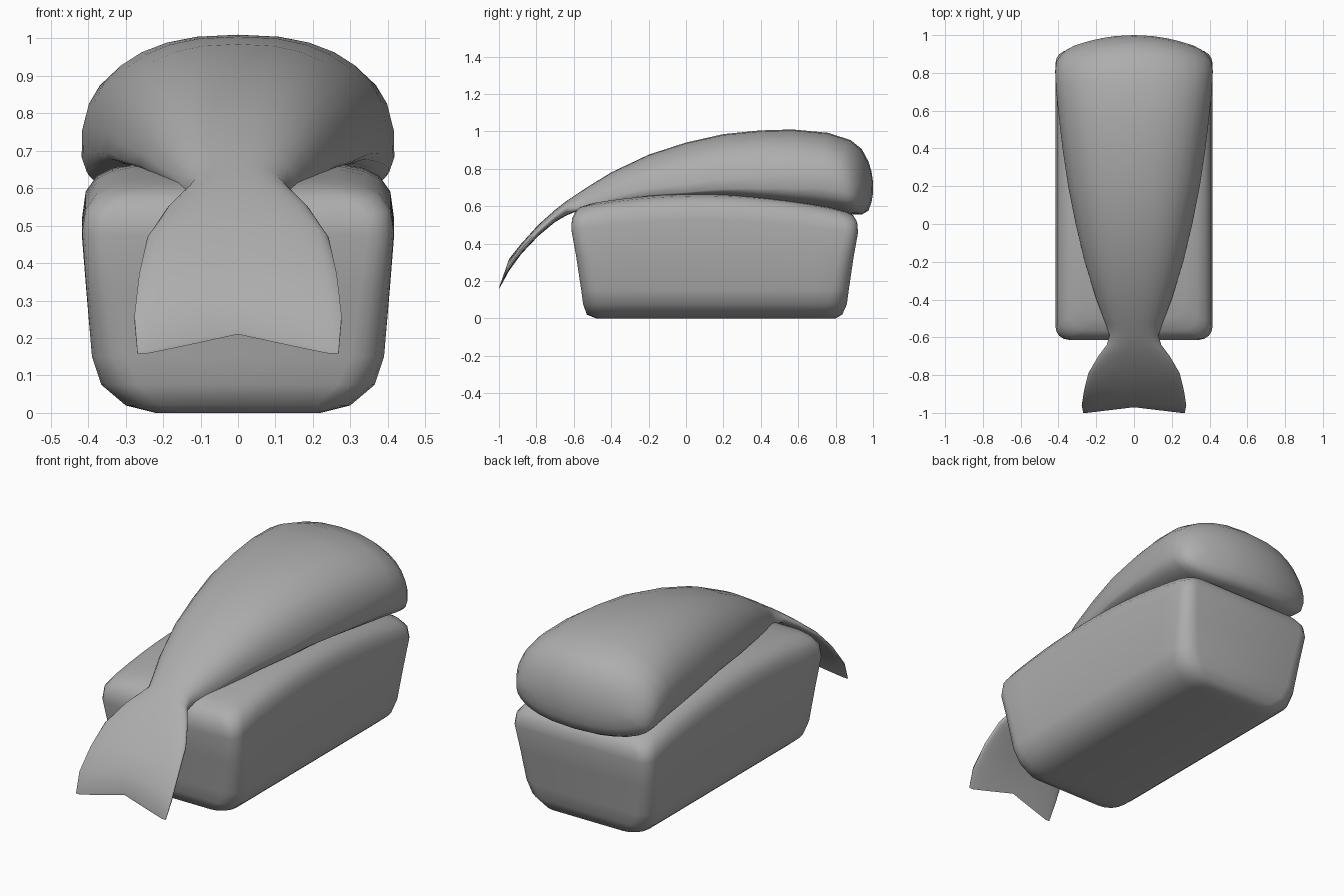
import bpy, bmesh, math

if "Cube" in bpy.data.objects:
    bpy.data.objects.remove(bpy.data.objects["Cube"])

grey = bpy.data.materials.new("grey")
grey.diffuse_color = (0.42, 0.42, 0.42, 1)
grey.use_nodes = True
grey.node_tree.nodes["Principled BSDF"].inputs["Base Color"].default_value = grey.diffuse_color


def loft(name, rings):
    """Skin a list of equal-length closed rings; cap both ends with quad strips."""
    bm = bmesh.new()
    rows = [[bm.verts.new(p) for p in ring] for ring in rings]
    n = len(rows[0])
    for a, b in zip(rows, rows[1:]):
        for i in range(n):
            j = (i + 1) % n
            bm.faces.new((a[i], a[j], b[j], b[i]))
    for row in (rows[0], rows[-1]):
        for i in range(n // 2 - 1):
            bm.faces.new((row[i], row[i + 1], row[n - 2 - i], row[n - 1 - i]))
    bmesh.ops.remove_doubles(bm, verts=bm.verts, dist=0.0005)
    bmesh.ops.recalc_face_normals(bm, faces=bm.faces)
    mesh = bpy.data.meshes.new(name)
    bm.to_mesh(mesh)
    bm.free()
    mesh.materials.append(grey)
    obj = bpy.data.objects.new(name, mesh)
    bpy.context.collection.objects.link(obj)
    bpy.ops.object.select_all(action='DESELECT')
    obj.select_set(True)
    bpy.context.view_layer.objects.active = obj
    bpy.ops.object.shade_smooth_by_angle(angle=math.radians(60))
    return obj


def spow(v, e):
    return math.copysign(abs(v) ** e, v)


# Rice block: horizontal rounded rectangles, the upper part bulging along y
def rice_ring(z, hx, y0, y1, r):
    r = min(r, hx)
    half = []
    for cy, start in ((y0 + r, -90), (y1 - r, 0)):
        for k in range(5):
            a = math.radians(start + 22.5 * k)
            half.append((hx - r + r * math.cos(a), cy + r * math.sin(a)))
        if start == -90:
            half += [(hx, y0 + r + (y1 - y0 - 2 * r) * k / 12) for k in range(1, 12)]
    pts = half + [(-x, y) for x, y in reversed(half)]
    out = []
    for x, y in pts:
        lift = 0.09 * max(0, 1 - ((y - 0.08) / 0.78) ** 2)
        t = min(1, max(0, (z - 0.15) / 0.43))
        out.append((x, y, z + lift * t))
    return out


rice_levels = [
    (0.0, 0.22, -0.48, 0.80, 0.08), (0.02, 0.30, -0.53, 0.835, 0.09),
    (0.075, 0.365, -0.55, 0.86, 0.10), (0.15, 0.39, -0.56, 0.87, 0.09),
    (0.32, 0.405, -0.587, 0.895, 0.08), (0.46, 0.416, -0.613, 0.92, 0.07),
    (0.515, 0.407, -0.61, 0.915, 0.07), (0.55, 0.377, -0.59, 0.895, 0.08),
    (0.567, 0.335, -0.565, 0.865, 0.08), (0.576, 0.27, -0.50, 0.80, 0.08),
    (0.576, 0.0, -0.40, 0.70, 0.0)]
loft("rice_block", [rice_ring(*v) for v in rice_levels])


# Shrimp topping: vertical sections (y, half width, bottom z, top z)
def shrimp_ring(y, hw, bottom, top):
    # widest line sits low along the middle, higher at the thick end
    f = 0.4 if y < -0.62 else 0.1 + 0.3 * min(1, max(0, y / 0.85))
    mid = bottom + f * (top - bottom)
    end = min(1, max(0, (y - 0.6) / 0.4))
    notch = max(0, (-0.9 - y) / 0.1)
    out = []
    for k in range(30):
        a = 2 * math.pi * (k + 0.5) / 30
        c, s = math.cos(a), math.sin(a)
        e = 0.83 if s >= 0 else 0.7
        x = hw * spow(c, e)
        z = mid + ((top - mid) if s >= 0 else (mid - bottom)) * spow(s, e)
        v = notch * max(0, 1 - abs(x) / 0.25)
        out.append((x, y - 0.09 * end * (x / 0.4) ** 2 + 0.03 * v, z + 0.055 * v))
    return out


shrimp_sections = [
    (-1.0, 0.27, 0.155, 0.168), (-0.96, 0.278, 0.23, 0.29), (-0.88, 0.265, 0.345, 0.40),
    (-0.79, 0.243, 0.44, 0.50), (-0.70, 0.19, 0.515, 0.58), (-0.64, 0.145, 0.55, 0.627),
    (-0.59, 0.13, 0.57, 0.66), (-0.53, 0.15, 0.585, 0.70), (-0.40, 0.20, 0.61, 0.78),
    (-0.20, 0.262, 0.64, 0.875), (0.0, 0.31, 0.65, 0.94), (0.2, 0.35, 0.645, 0.985),
    (0.4, 0.38, 0.62, 1.005), (0.57, 0.40, 0.595, 1.01), (0.76, 0.415, 0.57, 0.992),
    (0.88, 0.419, 0.556, 0.953), (0.94, 0.412, 0.555, 0.905), (0.975, 0.39, 0.575, 0.84),
    (0.992, 0.36, 0.62, 0.785), (1.0, 0.32, 0.67, 0.73)]
loft("shrimp_topping", [shrimp_ring(*v) for v in shrimp_sections])
